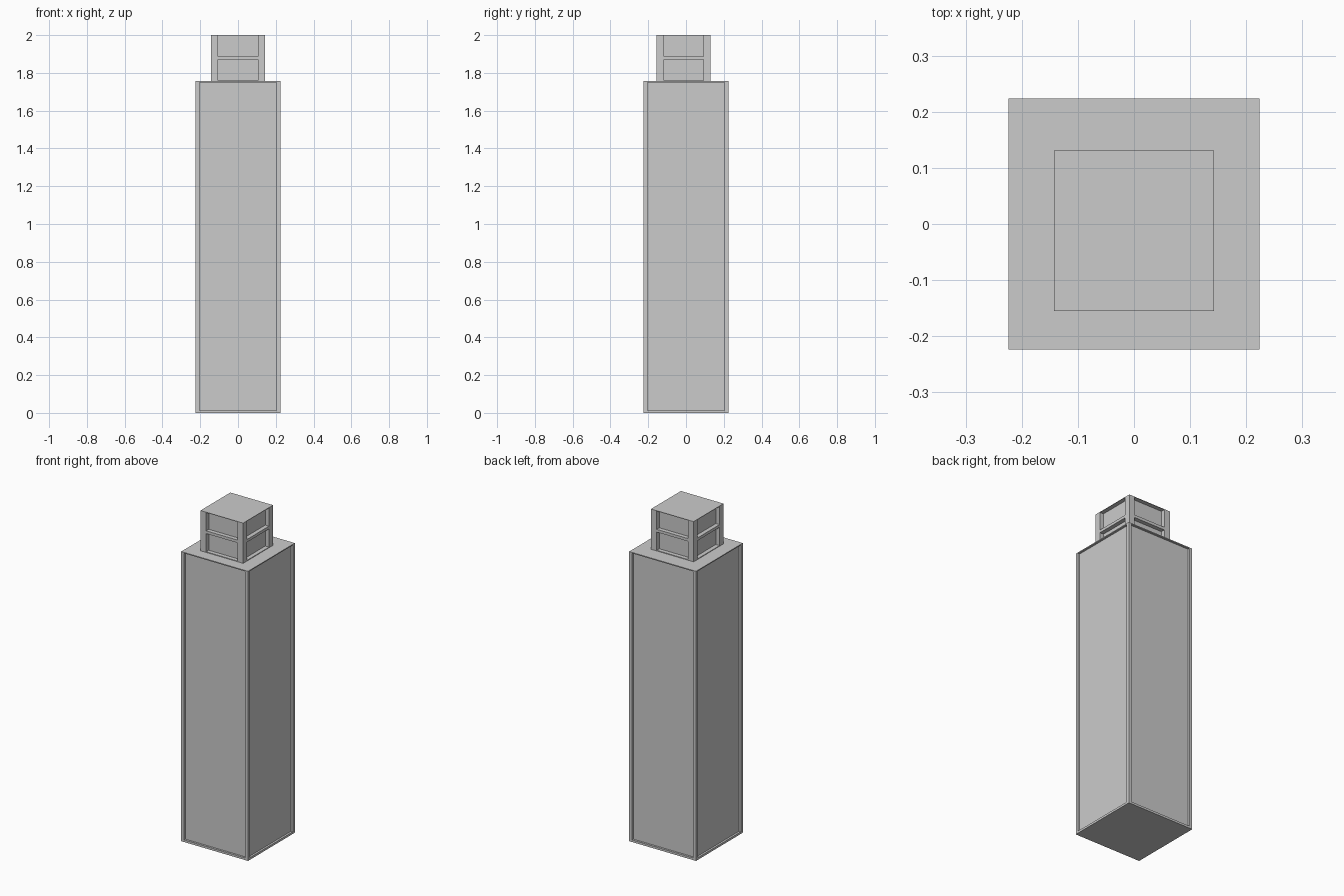
import bpy, bmesh
from mathutils import Vector

if "Cube" in bpy.data.objects:
    bpy.data.objects.remove(bpy.data.objects["Cube"])


def panelled_box(name, half, z0, z1, frame, panels, depth, center_y=0.0):
    """Square box with recessed panels on all four sides; panels = (bottom, top) heights."""
    bm = bmesh.new()
    bmesh.ops.create_cube(bm, size=1)
    for v in bm.verts:
        v.co = Vector((v.co.x * 2 * half, v.co.y * 2 * half, z0 + (v.co.z + 0.5) * (z1 - z0)))

    # slice along the frame edges
    inner = half - frame
    cuts = [(Vector((s * inner, 0, 0)), Vector((1, 0, 0))) for s in (-1, 1)]
    cuts += [(Vector((0, s * inner, 0)), Vector((0, 1, 0))) for s in (-1, 1)]
    cuts += [(Vector((0, 0, z)), Vector((0, 0, 1))) for p in panels for z in p]
    for co, no in cuts:
        bmesh.ops.bisect_plane(bm, geom=bm.verts[:] + bm.edges[:] + bm.faces[:],
                               plane_co=co, plane_no=no)

    # push the panels inward
    bm.normal_update()
    for f in bm.faces[:]:
        c = f.calc_center_median()
        if abs(f.normal.z) > 0.5 or not any(a < c.z < b for a, b in panels):
            continue
        if min(abs(c.x), abs(c.y)) > inner:
            continue
        move = -f.normal * depth
        new = bmesh.ops.extrude_discrete_faces(bm, faces=[f])["faces"]
        for v in new[0].verts:
            v.co += move

    # merge coplanar slices
    bmesh.ops.dissolve_limit(bm, angle_limit=0.01, verts=bm.verts[:], edges=bm.edges[:])
    bmesh.ops.recalc_face_normals(bm, faces=bm.faces[:])
    me = bpy.data.meshes.new(name)
    bm.to_mesh(me)
    bm.free()
    ob = bpy.data.objects.new(name, me)
    ob.location.y = center_y
    bpy.context.collection.objects.link(ob)
    return ob


# tall pillar shaft with one recessed panel per side
panelled_box("pillar_shaft", 0.224, 0.0, 1.756, 0.019, [(0.013, 1.75)], 0.012)

# smaller cap block with two recessed panels per side, set slightly to the front
panelled_box("cap_block", 0.143, 1.756, 2.0, 0.038, [(1.76, 1.87), (1.887, 1.997)], 0.025, -0.012)
